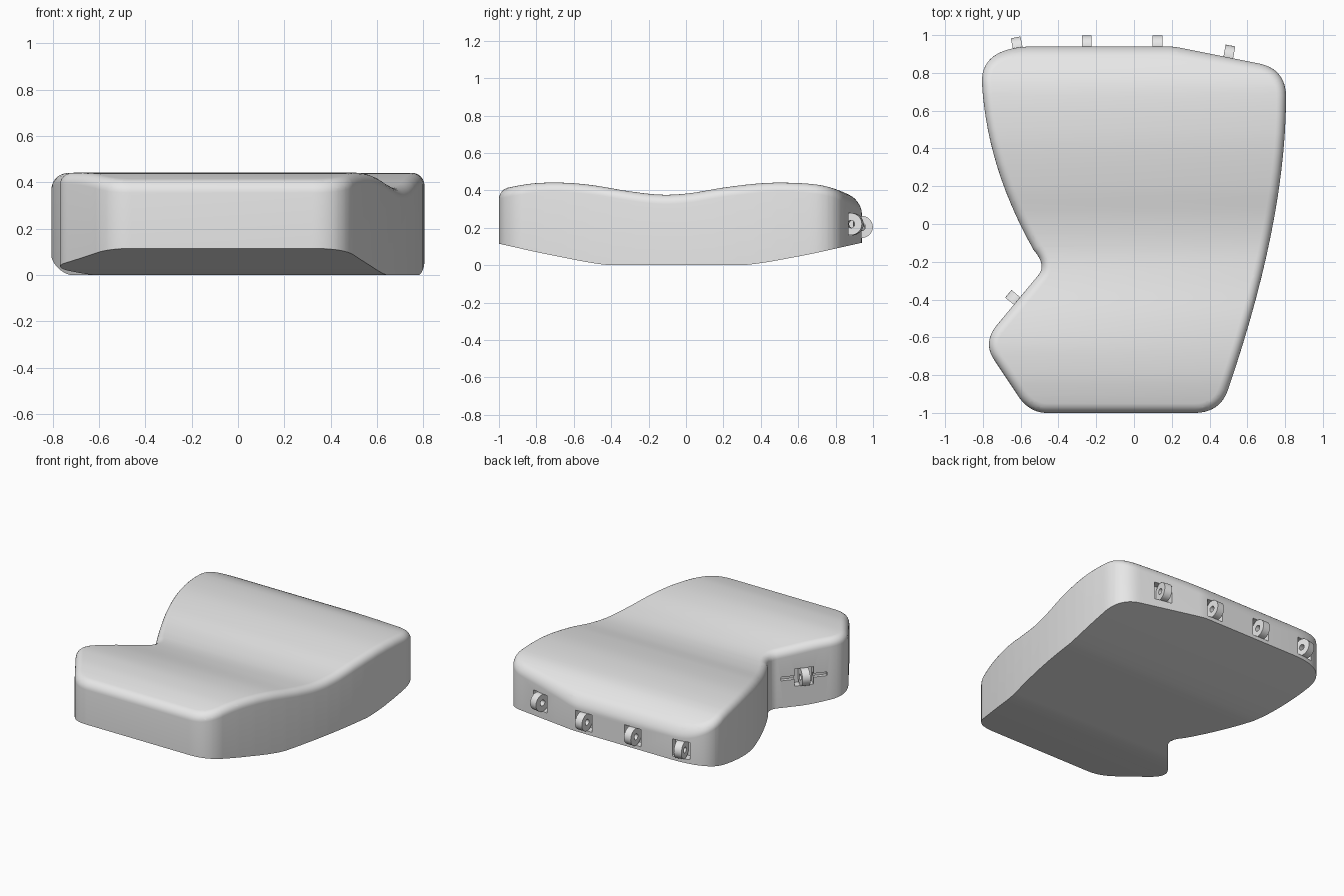
import bpy, bmesh, math
from mathutils import Vector

if "Cube" in bpy.data.objects:
    bpy.data.objects.remove(bpy.data.objects["Cube"])

grey = bpy.data.materials.new("light_grey")
grey.use_nodes = True
grey.diffuse_color = (0.8, 0.8, 0.8, 1)
grey.node_tree.nodes["Principled BSDF"].inputs["Base Color"].default_value = (0.8, 0.8, 0.8, 1)

FILLET = 0.05
# Plan outline as quadratic arcs (start, control, end), joined by straight runs
ARCS = [((.32, -1), (.45, -1), (.495, -.885)),
        ((.495, -.885), (.80, 0), (.805, .66)),
        ((.805, .66), (.81, .82), (.66, .85)),
        ((.25, .932), (.21, .94), (.17, .94)),
        ((-.55, .94), (-.81, .93), (-.805, .75)),
        ((-.805, .75), (-.78, .3), (-.53, -.14)),
        ((-.53, -.14), (-.46, -.22), (-.51, -.275)),
        ((-.73, -.54), (-.80, -.63), (-.74, -.72)),
        ((-.62, -.90), (-.56, -1), (-.46, -1))]
# Height profiles along y
TOP = [(-1, .405), (-.9, .425), (-.8, .439), (-.65, .441), (-.5, .428), (-.3, .395),
       (-.13, .377), (.02, .385), (.2, .415), (.4, .438), (.55, .441), (.7, .431),
       (.79, .41), (.88, .372), (.94, .33)]
BOTTOM = [(-1, .115), (-.7, .05), (-.4, 0), (0, 0), (.3, 0), (.6, .047), (.94, .12)]


def height(points, y):
    """Smooth interpolation through profile points."""
    y = min(max(y, points[0][0]), points[-1][0])
    last = len(points) - 1
    i = next(k for k in range(last) if y <= points[k + 1][0])

    def slope(k):
        a, b = points[max(k - 1, 0)], points[min(k + 1, last)]
        return (b[1] - a[1]) / (b[0] - a[0])
    (y0, z0), (y1, z1) = points[i], points[i + 1]
    h = y1 - y0
    t = (y - y0) / h
    s = 1 - t
    return max(0, z0 * s * s * (1 + 2 * t) + z1 * t * t * (1 + 2 * s)
               + h * t * s * (slope(i) * s - slope(i + 1) * t))


def outline():
    pts = []
    for a, c, b in ARCS:
        a, c, b = Vector(a), Vector(c), Vector(b)
        for k in range(15):
            t = k / 14
            p = a * (1 - t) ** 2 + c * 2 * t * (1 - t) + b * t * t
            if not pts or (p - pts[-1]).length > 1e-4:
                pts.append(p)
    return pts


def finish(bm, name):
    bmesh.ops.recalc_face_normals(bm, faces=bm.faces)
    mesh = bpy.data.meshes.new(name)
    bm.to_mesh(mesh)
    bm.free()
    mesh.materials.append(grey)
    obj = bpy.data.objects.new(name, mesh)
    bpy.context.collection.objects.link(obj)
    return obj


def activate(obj):
    bpy.ops.object.select_all(action='DESELECT')
    obj.select_set(True)
    bpy.context.view_layer.objects.active = obj


def smooth(obj):
    activate(obj)
    bpy.ops.object.shade_smooth_by_angle(angle=math.radians(35))


def make_body():
    pts = outline()
    n = len(pts)
    inward = []
    for i in range(n):
        d0 = (pts[i] - pts[i - 1]).normalized()
        d1 = (pts[(i + 1) % n] - pts[i]).normalized()
        t = (d0 + d1).normalized()
        inward.append(Vector((-t.y, t.x)))
    bm = bmesh.new()
    # Wall and rounded rim rings; z = -1 marks the underside, z near 1 the top
    levels = [(0, -1)]
    for k in range(7):
        a = k / 6 * math.pi / 2
        levels.append((FILLET * (1 - math.cos(a)), 1 - FILLET * (1 - math.sin(a))))
    rings = [[bm.verts.new((*(p + q * inset), z)) for p, q in zip(pts, inward)]
             for inset, z in levels]
    for low, high in zip(rings, rings[1:]):
        for i in range(n):
            j = (i + 1) % n
            bm.faces.new((low[i], low[j], high[j], high[i]))
    bm.faces.new(rings[0][::-1])
    bm.faces.new(rings[-1])
    # Slice across, then bend to the profiles
    for k in range(1, 64):
        bmesh.ops.bisect_plane(bm, geom=bm.verts[:] + bm.edges[:] + bm.faces[:], dist=1e-4,
                               plane_co=(0, -1 + 1.94 * k / 64, 0), plane_no=(0, 1, 0))
    for v in bm.verts:
        v.co.z = height(BOTTOM, v.co.y) if v.co.z < 0 else height(TOP, v.co.y) + v.co.z - 1
    return finish(bm, "body")


def place(obj, spot):
    x, y, z, nx, ny = spot
    obj.location = (x, y, z)
    obj.rotation_euler.z = math.atan2(ny, nx) - math.pi / 2


def cut_box(body, spot, size):
    """Recess a box into the wall at a spot."""
    bm = bmesh.new()
    bmesh.ops.create_cube(bm, size=1)
    bmesh.ops.scale(bm, vec=size, verts=bm.verts)
    box = finish(bm, "recess_cutter")
    box.hide_render = True
    place(box, spot)
    mod = body.modifiers.new("recess", 'BOOLEAN')
    mod.object, mod.operation, mod.solver = box, 'DIFFERENCE', 'EXACT'
    activate(body)
    bpy.ops.object.modifier_apply(modifier=mod.name)
    bpy.data.objects.remove(box)


def make_wheel(spot, name):
    bm = bmesh.new()
    w, inner, outer = 0.026, 0.02, 0.059
    loop = [bm.verts.new(c) for c in ((-w, inner, 0), (w, inner, 0), (w, outer, 0), (-w, outer, 0))]
    edges = [bm.edges.new((loop[i], loop[(i + 1) % 4])) for i in range(4)]
    bmesh.ops.spin(bm, geom=loop + edges, cent=(0, 0, 0), axis=(1, 0, 0),
                   angle=math.tau, steps=28, use_merge=False)
    bmesh.ops.remove_doubles(bm, verts=bm.verts, dist=1e-4)
    wheel = finish(bm, name)
    place(wheel, spot)
    smooth(wheel)


body = make_body()
# Wheel spots: position and outward direction
SPOTS = {"back_wheel_far_right": (-.615, .93, .205, -.2, .98),
         "back_wheel_right": (-.25, .94, .205, 0, 1),
         "back_wheel_left": (.125, .94, .205, 0, 1),
         "back_wheel_far_left": (.50, .887, .22, .18, .98),
         "notch_wheel": (-.62, -.407, .2, -.77, .64)}
cut_box(body, SPOTS["notch_wheel"], (.30, .05, .025))
for name, spot in SPOTS.items():
    cut_box(body, spot, (.125, .11, .12))
    make_wheel(spot, name)
smooth(body)
